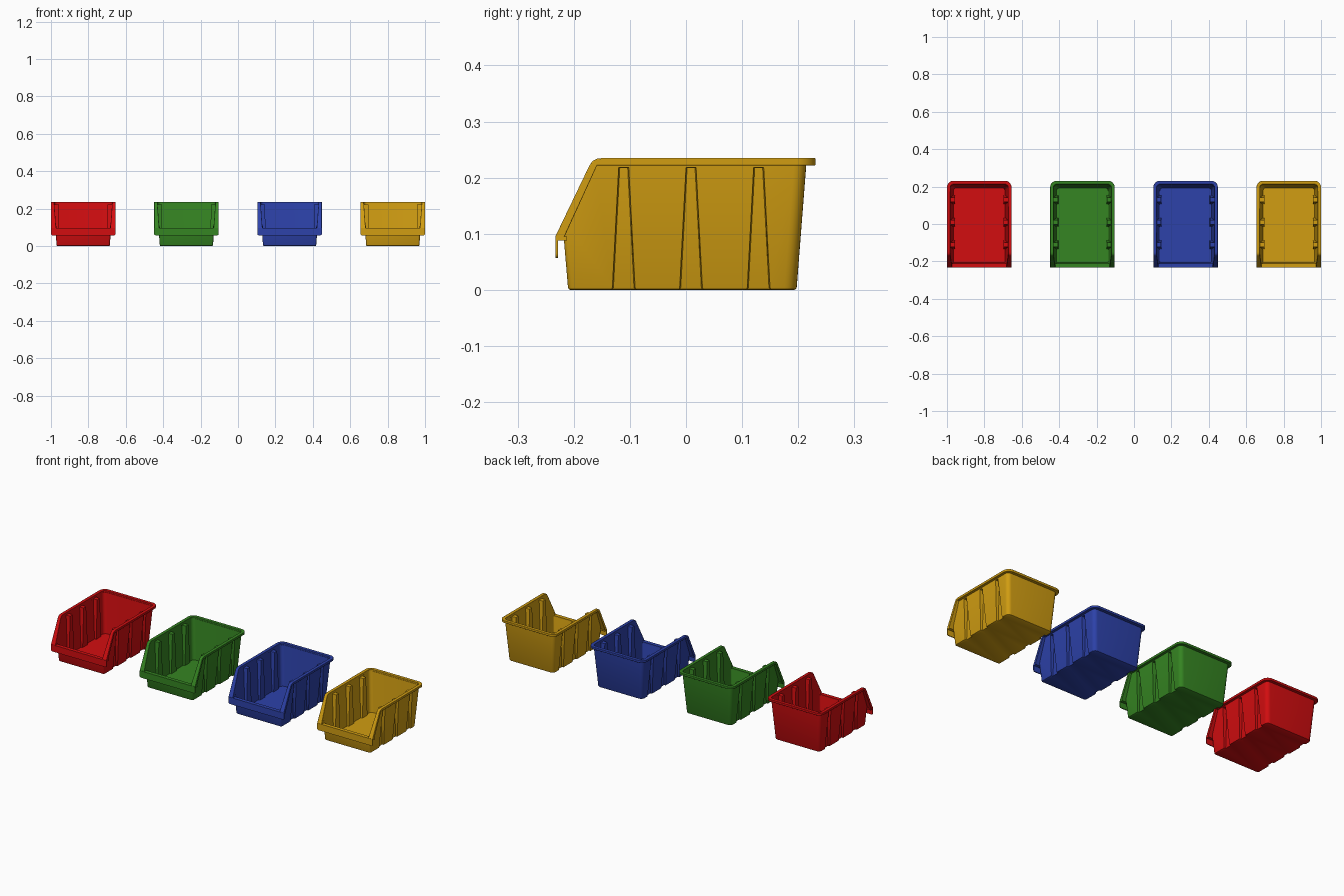
import bpy, bmesh, math
from mathutils import Vector

if "Cube" in bpy.data.objects:
    bpy.data.objects.remove(bpy.data.objects["Cube"])

DRAFT = 0.078          # outward lean of the walls per unit height
WALL = 0.004           # wall thickness
GROOVES = (-0.111, 0.009, 0.1295)


def make_object(name, bm, mat, x, bevel=0):
    bmesh.ops.recalc_face_normals(bm, faces=bm.faces)
    me = bpy.data.meshes.new(name)
    bm.to_mesh(me)
    bm.free()
    me.shade_smooth()
    me.set_sharp_from_angle(angle=math.radians(35))
    me.materials.append(mat)
    ob = bpy.data.objects.new(name, me)
    ob.location.x = x
    bpy.context.collection.objects.link(ob)
    if bevel:
        m = ob.modifiers.new("rounded_edges", 'BEVEL')
        m.width, m.segments, m.limit_method = bevel, 2, 'ANGLE'
        m.angle_limit = math.radians(50)
    return ob


def arc(cx, cy, r, a0, a1, n):
    return [(cx + r * math.cos(math.radians(a0 + (a1 - a0) * i / n)),
             cy + r * math.sin(math.radians(a0 + (a1 - a0) * i / n))) for i in range(n + 1)]


def wall_ring(z, inset, grooved):
    """Horizontal outline of the wall at height z, with the side grooves pressed in."""
    hx = 0.142 + 0.073 * z - inset
    yf, yb = -0.21 - DRAFT * z + inset, 0.197 + DRAFT * z - inset
    rf, rb = 0.009 - inset, 0.022 - inset
    half = arc(hx - rf, yf + rf, rf, -90, 0, 3)
    for yc in GROOVES:
        w = 0.0205 - 0.0115 * z / 0.218 + inset
        gx = 0.133 + 0.008 * z - inset if grooved else hx
        half += [(hx, yc - w), (gx, yc - w + 0.002), (gx, yc + w - 0.002), (hx, yc + w)]
    half += arc(hx - rb, yb - rb, rb, 0, 90, 6)
    return [(x, y, z) for x, y in half] + [(-x, y, z) for x, y in reversed(half)]


def loft(bm, rings, closed):
    vs = [[bm.verts.new(p) for p in r] for r in rings]
    n = len(vs[0])
    for a, b in zip(vs, vs[1:]):
        for i in range(n if closed else n - 1):
            j = (i + 1) % n
            bm.faces.new((a[i], a[j], b[j], b[i]))
    bm.faces.new(vs[0])
    bm.faces.new(vs[-1])


def body(mat, x, tag):
    bm = bmesh.new()
    outer = [(0, 0.004, True), (0.0015, 0.0012, True), (0.0045, 0, True),
             (0.2175, 0, True), (0.2178, 0, False), (0.226, 0, False)]
    inner = [(0.226, WALL, False), (0.2216, WALL, False), (0.2213, WALL, True), (WALL, WALL, True)]
    loft(bm, [wall_ring(*r) for r in outer + inner], True)
    # sloping front opening
    d = Vector((0, 0.061, 0.132)).normalized()
    nrm = Vector((0, -d.z, d.y))
    bmesh.ops.bisect_plane(bm, geom=bm.verts[:] + bm.edges[:] + bm.faces[:],
                           plane_co=Vector((0, -0.219, 0.09)) + nrm * 0.002,
                           plane_no=nrm, clear_outer=True)
    # level top of the low front wall
    for v in bm.verts:
        if abs(v.co.x) < 0.1425 and v.co.y < -0.2 and v.co.z > 0.09:
            v.co.z = 0.09
    make_object(tag + "_bin_body", bm, mat, x)


def rim(mat, x, tag):
    # top edge and underside of the rim in side view
    side = [(-0.233, 0.095, -0.219, 0.0895), (-0.172, 0.222, -0.1585, 0.222),
            (-0.1665, 0.2298, -0.157, 0.222), (-0.159, 0.2338, -0.154, 0.222),
            (-0.149, 0.235, -0.149, 0.222)]
    half = []
    for yt, zt, yb, zb in side:
        it, ib = 0.138 + 0.0727 * zt, 0.138 + 0.0727 * zb
        half.append([(0.1725, yt, zt), (it, yt, zt), (ib, yb, zb), (0.1725, yb, zb)])
    # rounded back corner
    for (ox, oy), (ix, iy) in zip(arc(0.1375, 0.196, 0.035, 0, 90, 8),
                                  arc(0.1375, 0.196, 0.0165, 0, 90, 8)):
        half.append([(ox, oy, 0.235), (ix, iy, 0.235), (ix, iy, 0.222), (ox, oy, 0.222)])
    bm = bmesh.new()
    loft(bm, half + [[(-a, b, c) for a, b, c in s] for s in reversed(half)], True)
    make_object(tag + "_bin_rim", bm, mat, x, 0.0025)


def prism(bm, pts, offset):
    f = bm.faces.new([bm.verts.new(p) for p in pts])
    ext = bmesh.ops.extrude_face_region(bm, geom=[f])["geom"]
    bmesh.ops.translate(bm, vec=offset, verts=[v for v in ext if isinstance(v, bmesh.types.BMVert)])


def front_lip(mat, x, tag):
    bm = bmesh.new()
    # ledge over the front wall
    prism(bm, [(-0.1725, y, z) for y, z in
               ((-0.2328, 0.0948), (-0.212, 0.0948), (-0.212, 0.0885), (-0.2328, 0.0885))],
          (0.345, 0, 0))
    # hanging plate with rounded lower corners
    low = arc(0.1645, 0.065, 0.008, 0, -90, 4)
    pts = [(0.1725, 0.0945)] + low + [(-a, b) for a, b in reversed(low)] + [(-0.1725, 0.0945)]
    prism(bm, [(a, -0.233, b) for a, b in pts], (0, 0.0045, 0))
    make_object(tag + "_bin_front_lip", bm, mat, x)


COLOURS = {"red": (0.65, 0.004, 0.005), "green": (0.036, 0.235, 0.016),
           "blue": (0.026, 0.054, 0.40), "yellow": (0.64, 0.34, 0.006)}
for i, (tag, rgb) in enumerate(COLOURS.items()):
    mat = bpy.data.materials.new(tag + "_plastic")
    mat.diffuse_color = (*rgb, 1)
    mat.use_nodes = True
    mat.node_tree.nodes["Principled BSDF"].inputs["Base Color"].default_value = mat.diffuse_color
    cx = -0.8275 + i * 0.55167
    for part in (body, rim, front_lip):
        part(mat, cx, tag)
